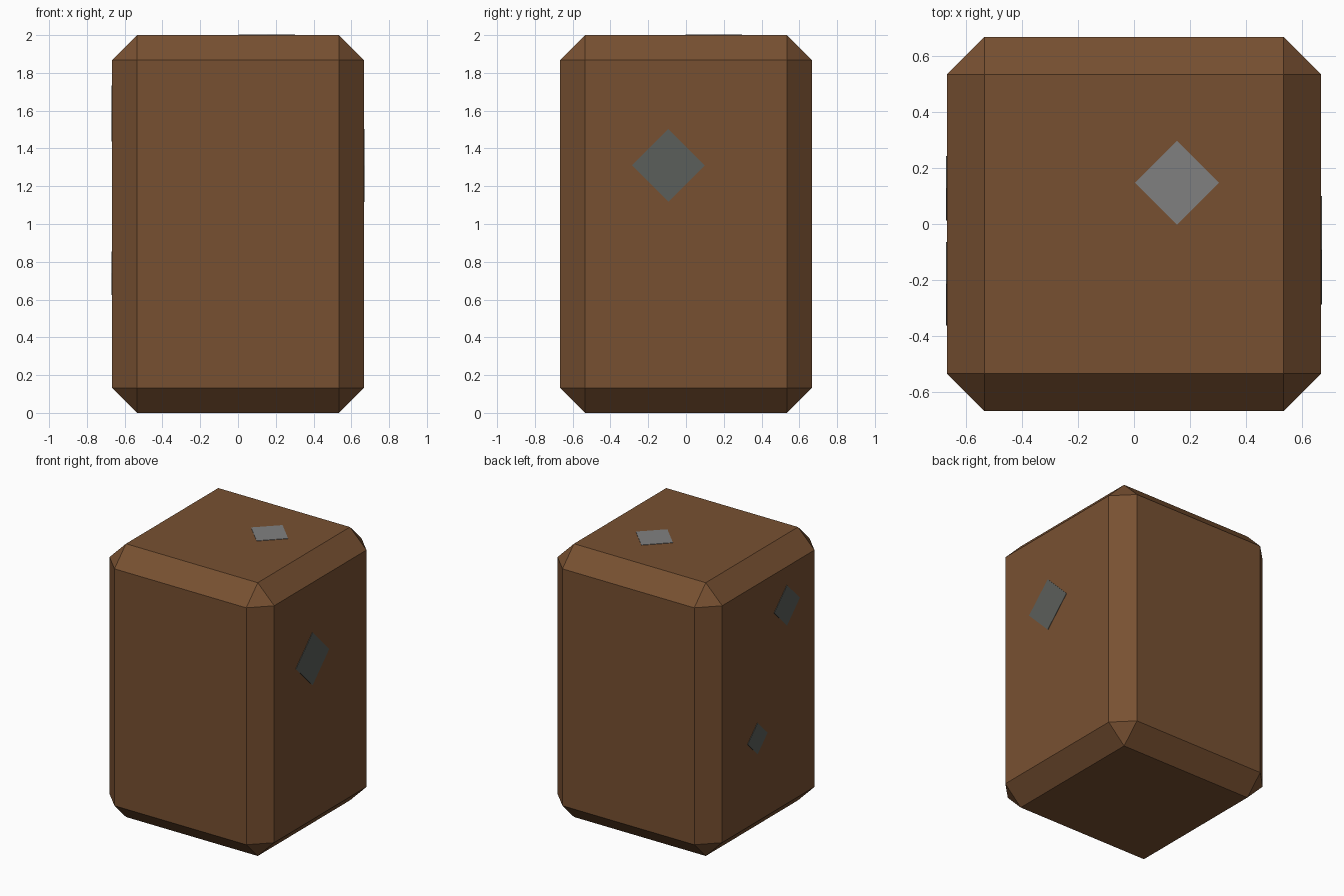
import bpy, bmesh, math
from mathutils import Matrix

if "Cube" in bpy.data.objects:
    bpy.data.objects.remove(bpy.data.objects["Cube"])

W, H, CH = 1.333, 2.0, 0.133


def material(name, rgb):
    m = bpy.data.materials.new(name)
    m.diffuse_color = (*rgb, 1)
    m.use_nodes = True
    m.node_tree.nodes["Principled BSDF"].inputs["Base Color"].default_value = m.diffuse_color
    return m


brown = material("brown", (0.187, 0.081, 0.031))
light_grey = material("light grey", (0.216, 0.216, 0.216))
dark_grey = material("dark grey", (0.105, 0.112, 0.103))


def add_object(name, bm, mat):
    mesh = bpy.data.meshes.new(name)
    bm.to_mesh(mesh)
    bm.free()
    mesh.materials.append(mat)
    obj = bpy.data.objects.new(name, mesh)
    bpy.context.collection.objects.link(obj)
    return obj


# Body: tall box with every edge chamfered
bm = bmesh.new()
bmesh.ops.create_cube(bm, size=1, matrix=Matrix.Translation((0, 0, H / 2)) @ Matrix.Diagonal((W, W, H, 1)))
bmesh.ops.bevel(bm, geom=bm.edges[:], offset=CH, offset_type='OFFSET', segments=1, affect='EDGES')
add_object("body", bm, brown)


# Diamond patches: thin four-sided plates half sunk in the faces
def diamond(name, location, radius, turn, mat):
    bm = bmesh.new()
    matrix = Matrix.Translation(location) @ Matrix.Rotation(math.radians(turn), 4, 'Y')
    bmesh.ops.create_cone(bm, cap_ends=True, segments=4, radius1=radius, radius2=radius,
                          depth=0.006, matrix=matrix)
    add_object(name, bm, mat)


diamond("top_patch", (0.153, 0.147, H), 0.15, 0, light_grey)
diamond("right_patch", (W / 2, -0.093, 1.31), 0.193, 90, dark_grey)
diamond("left_upper_patch", (-W / 2, -0.213, 1.585), 0.148, -90, dark_grey)
diamond("left_lower_patch", (-W / 2, 0.127, 0.74), 0.115, -90, dark_grey)
